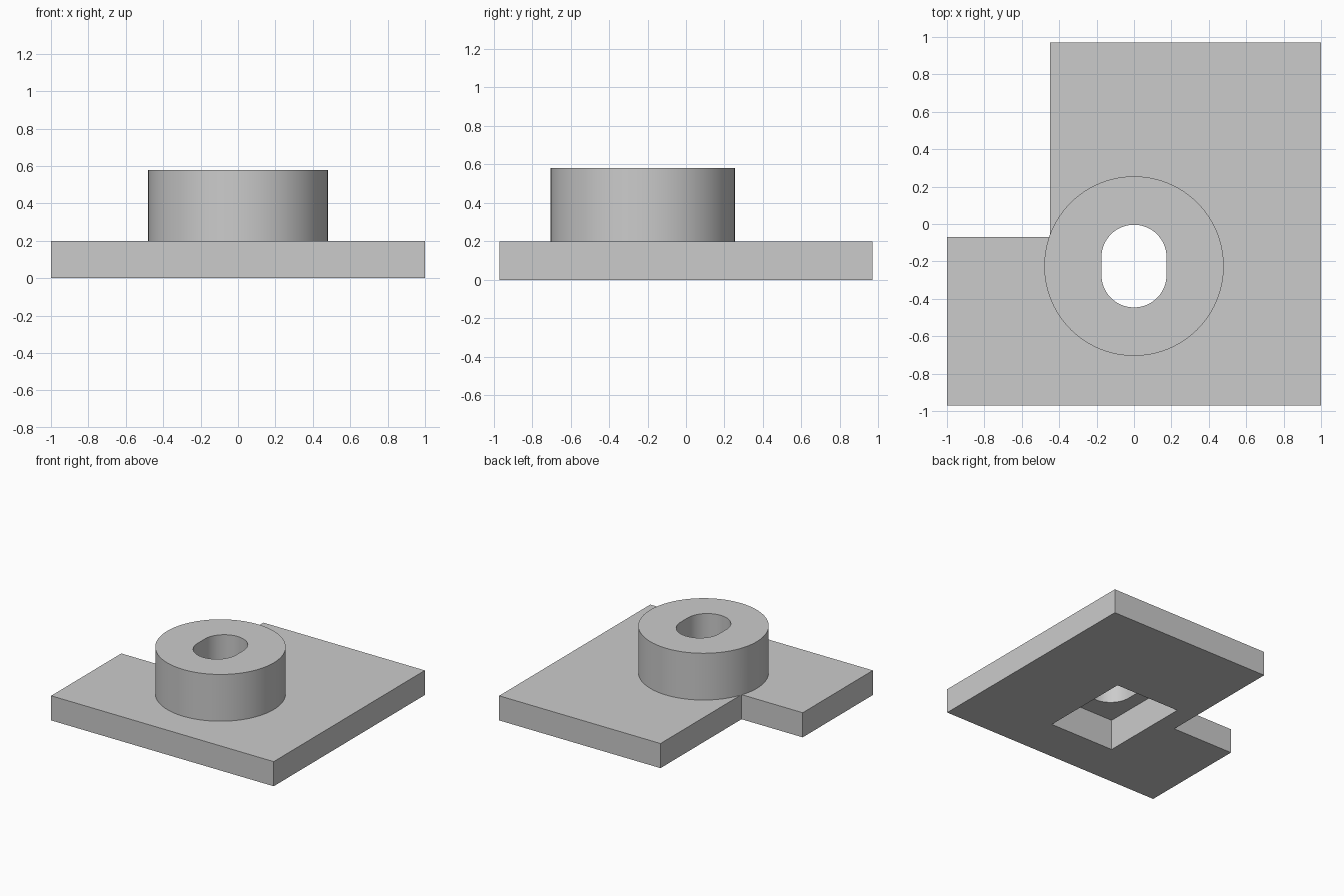
import bpy
import bmesh
from math import sin, cos, pi, radians

if "Cube" in bpy.data.objects:
    bpy.data.objects.remove(bpy.data.objects["Cube"], do_unlink=True)

grey = bpy.data.materials.new("plain grey")
grey.use_nodes = True
colour = (0.6, 0.6, 0.6, 1)
grey.diffuse_color = colour
grey.node_tree.nodes["Principled BSDF"].inputs["Base Color"].default_value = colour

BOSS_Y = -0.225


def prism(name, outline, z0, z1):
    """Extrude a counter-clockwise outline from z0 to z1."""
    bm = bmesh.new()
    base = bm.faces.new([bm.verts.new((x, y, z0)) for x, y in outline])
    top = bmesh.ops.extrude_face_region(bm, geom=[base])["geom"]
    for v in top:
        if isinstance(v, bmesh.types.BMVert):
            v.co.z = z1
    bmesh.ops.recalc_face_normals(bm, faces=bm.faces)
    mesh = bpy.data.meshes.new(name)
    bm.to_mesh(mesh)
    bm.free()
    mesh.materials.append(grey)
    obj = bpy.data.objects.new(name, mesh)
    bpy.context.collection.objects.link(obj)
    return obj


def slot_outline(radius, half_straight, steps=96):
    """Circle about the boss axis, stretched along y by a straight part."""
    pts = []
    for side in (0, 1):
        shift = half_straight * (1 - 2 * side)
        count = steps // 2 + (1 if half_straight else 0)
        for i in range(count):
            a = pi * side + 2 * pi * i / steps
            pts.append((radius * cos(a), BOSS_Y + shift + radius * sin(a)))
    return pts


def combine(target, tool, operation):
    """Apply a boolean and remove the tool object."""
    mod = target.modifiers.new(operation, "BOOLEAN")
    mod.operation = operation
    mod.solver = "EXACT"
    mod.object = tool
    bpy.context.view_layer.objects.active = target
    bpy.ops.object.modifier_apply(modifier=mod.name)
    bpy.data.objects.remove(tool, do_unlink=True)


# Base plate with one notched corner
plate = prism("base_plate", [(-1, -0.97), (1, -0.97), (1, 0.97),
                             (-0.45, 0.97), (-0.45, -0.07), (-1, -0.07)], 0, 0.2)

# Round boss on the plate
combine(plate, prism("boss", slot_outline(0.48, 0), 0.2, 0.58), "UNION")

# Rectangular pocket underneath
w, h = 0.29, 0.38
pocket = prism("pocket", [(-w, BOSS_Y - h), (w, BOSS_Y - h),
                          (w, BOSS_Y + h), (-w, BOSS_Y + h)], -0.1, 0.25)
combine(plate, pocket, "DIFFERENCE")

# Rounded slot through the boss
combine(plate, prism("slot", slot_outline(0.174, 0.047), -0.1, 0.7), "DIFFERENCE")

plate.name = "plate_with_slotted_boss"
bpy.ops.object.select_all(action="DESELECT")
plate.select_set(True)
bpy.context.view_layer.objects.active = plate
bpy.ops.object.shade_smooth_by_angle(angle=radians(30))
